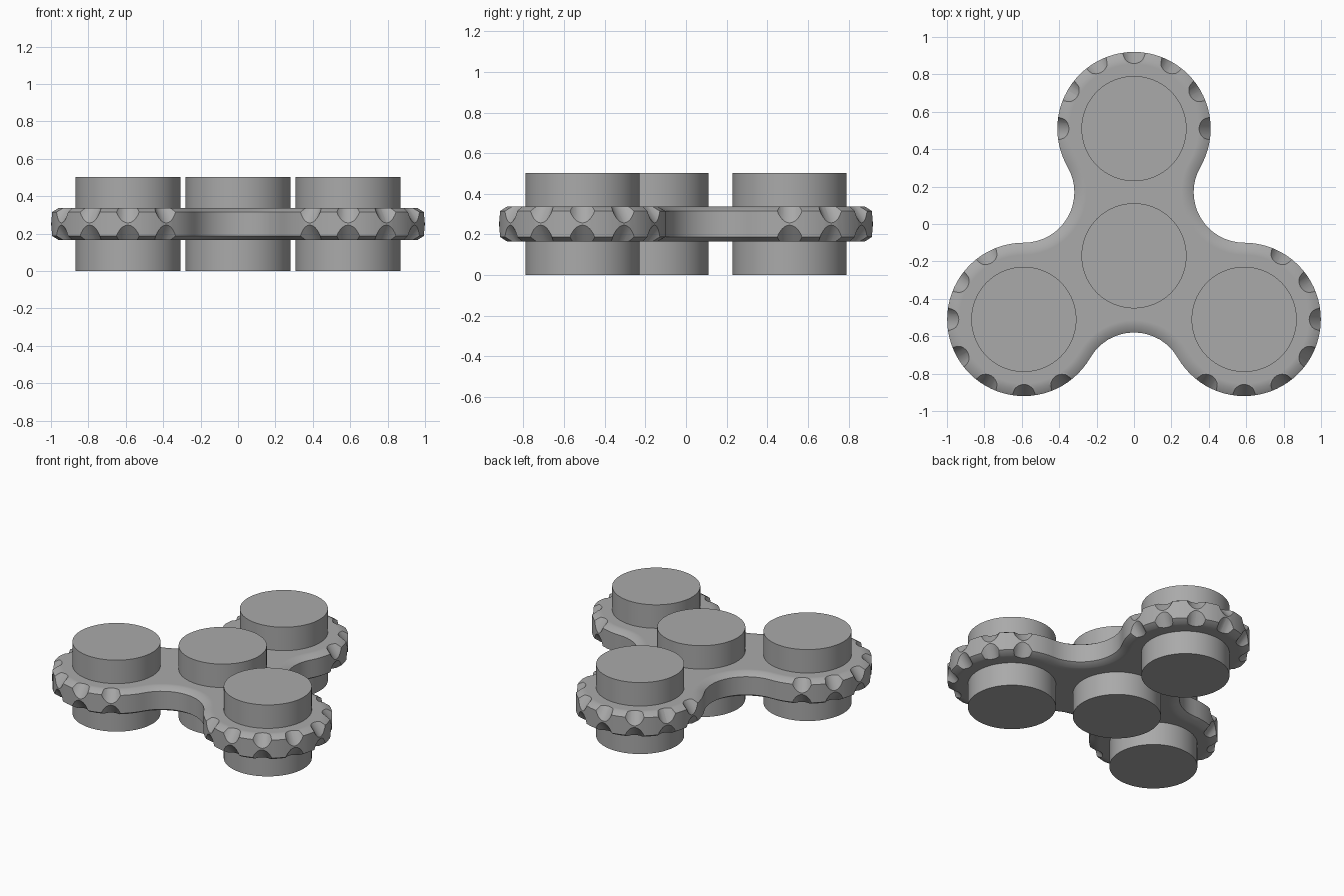
import bpy, bmesh, math
from mathutils import Matrix, Vector

if "Cube" in bpy.data.objects:
    bpy.data.objects.remove(bpy.data.objects["Cube"])

LOBE_DIST, LOBE_R = 0.68, 0.41        # lobe spacing and radius
FILLET_R = LOBE_DIST - LOBE_R         # concave arcs between the lobes
CY, MID, HALF_T, HEIGHT = -0.17, 0.2515, 0.0865, 0.503
ANGLES = [90, 210, 330]

grey = bpy.data.materials.new("grey")
grey.diffuse_color = (0.4, 0.4, 0.4, 1)
grey.use_nodes = True
grey.node_tree.nodes["Principled BSDF"].inputs["Base Color"].default_value = grey.diffuse_color


def polar(deg, r, c=(0, CY)):
    a = math.radians(deg)
    return (c[0] + r * math.cos(a), c[1] + r * math.sin(a))


def make_object(name, bm):
    bmesh.ops.recalc_face_normals(bm, faces=bm.faces)
    me = bpy.data.meshes.new(name)
    bm.to_mesh(me)
    bm.free()
    me.materials.append(grey)
    ob = bpy.data.objects.new(name, me)
    bpy.context.collection.objects.link(ob)
    return ob


def activate(ob):
    bpy.ops.object.select_all(action='DESELECT')
    ob.select_set(True)
    bpy.context.view_layer.objects.active = ob


def outline(inset):
    """Three round lobes joined by tangent concave arcs."""
    pts = []
    for a in ANGLES:
        lobe, fillet = polar(a, LOBE_DIST), polar(a + 60, LOBE_DIST)
        pts += [polar(a - 120 + 5 * i, LOBE_R - inset, lobe) for i in range(48)]
        pts += [polar(a + 300 - 7.5 * i, FILLET_R + inset, fillet) for i in range(16)]
    return pts


# Body plate with chamfered rim
bm = bmesh.new()
rings = []
for inset, z in [(0.066, HALF_T), (0.037, HALF_T), (0, HALF_T - 0.023),
                 (0, 0.023 - HALF_T), (0.037, -HALF_T), (0.066, -HALF_T)]:
    rings.append([bm.verts.new((x, y, MID + z)) for x, y in outline(inset)])
for lo, hi in zip(rings, rings[1:]):
    n = len(lo)
    for i in range(n):
        j = (i + 1) % n
        bm.faces.new((lo[i], lo[j], hi[j], hi[i]))
bm.faces.new(rings[0])
bm.faces.new(rings[-1])
body = make_object("body", bm)

# Slanted round grip notches, seven per lobe on each rim
NOTCH_R = 0.075
for side in (1, -1):
    bm = bmesh.new()
    for a in ANGLES:
        lobe = polar(a, LOBE_DIST)
        for k in range(-3, 4):
            t = math.radians(a + 30 * k)
            out = Vector((math.cos(t), math.sin(t), 0))
            up = Vector((0, 0, side))
            slope = out * 0.607 - up * 0.794
            normal = out * 0.794 + up * 0.607
            centre = (Vector((*lobe, MID)) + out * 0.378 + up * 0.047
                      + normal * NOTCH_R)
            rot = slope.to_track_quat('Z', 'Y').to_matrix().to_4x4()
            bmesh.ops.create_cone(bm, cap_ends=True, segments=32, radius1=NOTCH_R,
                                  radius2=NOTCH_R, depth=0.3,
                                  matrix=Matrix.Translation(centre) @ rot)
    cutter = make_object("notch_cutter", bm)
    cutter.hide_render = True
    mod = body.modifiers.new("notches", 'BOOLEAN')
    mod.operation, mod.solver, mod.object = 'DIFFERENCE', 'EXACT', cutter
    activate(body)
    bpy.ops.object.modifier_apply(modifier=mod.name)
    bpy.data.objects.remove(cutter)
activate(body)
bpy.ops.object.shade_smooth_by_angle(angle=math.radians(35))

# Bearing discs: one in the hub and one in each lobe
spots = [("hub_disc", (0, CY))]
spots += [(f"lobe_disc_{i + 1}", polar(a, LOBE_DIST)) for i, a in enumerate(ANGLES)]
for name, (x, y) in spots:
    bm = bmesh.new()
    bmesh.ops.create_cone(bm, cap_ends=True, segments=96, radius1=0.281,
                          radius2=0.281, depth=HEIGHT,
                          matrix=Matrix.Translation((x, y, HEIGHT / 2)))
    activate(make_object(name, bm))
    bpy.ops.object.shade_smooth_by_angle(angle=math.radians(35))
